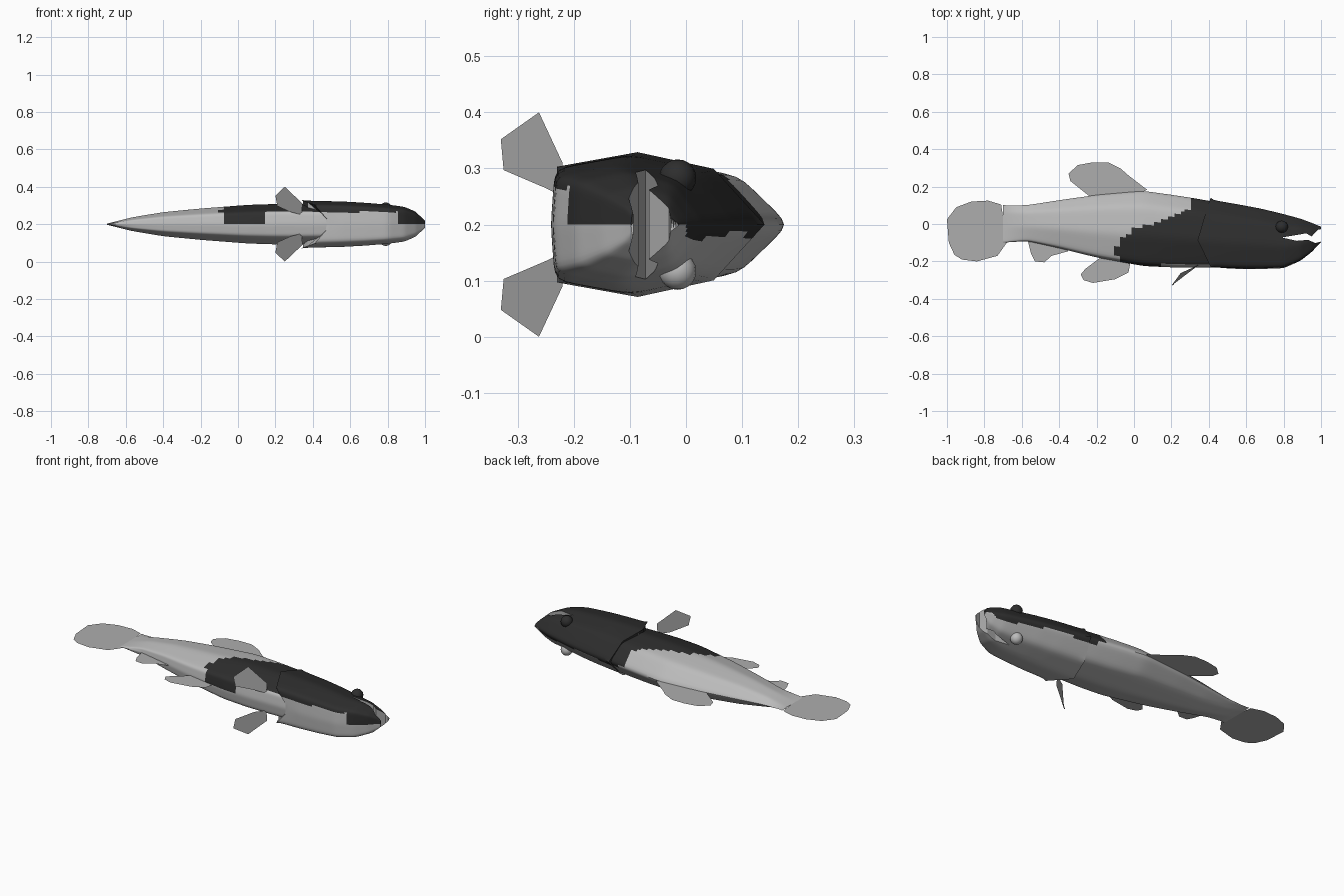
import bpy, bmesh
from mathutils import Vector
from mathutils.geometry import intersect_point_tri_2d

if "Cube" in bpy.data.objects:
    bpy.data.objects.remove(bpy.data.objects["Cube"])

MID = 0.2  # height of the plane that splits left side from right side


def material(name, value):
    m = bpy.data.materials.new(name)
    m.use_nodes = True
    colour = (value, value, value, 1)
    m.diffuse_color = colour
    node = m.node_tree.nodes["Principled BSDF"]
    node.inputs["Base Color"].default_value = colour
    node.inputs["Roughness"].default_value = 0.7
    return m


LIGHT = material("pale grey skin", 0.5)
DARK = material("charcoal patch", 0.027)
FIN = material("grey fin", 0.42)
SKIN = [LIGHT, DARK, FIN]


def finish(name, bm, mats, smooth=True):
    mesh = bpy.data.meshes.new(name)
    bm.to_mesh(mesh)
    bm.free()
    for m in mats:
        mesh.materials.append(m)
    obj = bpy.data.objects.new(name, mesh)
    bpy.context.collection.objects.link(obj)
    bpy.ops.object.select_all(action="DESELECT")
    obj.select_set(True)
    bpy.context.view_layer.objects.active = obj
    if smooth:
        bpy.ops.object.shade_smooth_by_angle(angle=0.7)
    return obj


# Rear edge of the dark patch: (y, x) pairs from belly to back
PATCH_EDGE = [(-0.25, -0.03), (-0.21, -0.06), (-0.15, -0.1), (-0.09, -0.08),
              (-0.03, 0.0), (0.03, 0.18), (0.08, 0.3), (0.2, 0.31)]


def is_dark(c):
    for (y0, x0), (y1, x1) in zip(PATCH_EDGE, PATCH_EDGE[1:]):
        if y0 <= c.y < y1:
            if c.x < x0 + (x1 - x0) * (c.y - y0) / (y1 - y0):
                return False
    floor = MID
    if c.y > 0 and c.x > 0.35:
        floor = 0.175 if c.x < 0.5 or c.x > 0.68 else 0.19
    if 0.15 < c.x < 0.86 and c.y < -0.19:
        floor = 0.265
    return c.z > floor


def loft(sections, side, skew, cap_rear):
    """Loft eight-sided rings; side = (height fraction, width fraction) points."""
    bm = bmesh.new()
    rings = []
    for i, (x, top, bottom, w) in enumerate(sections):
        half = []
        for (f, g), dx in zip(side, skew):
            shift = dx if i == 0 else 0
            half.append((x + shift, bottom + (top - bottom) * f, w * g))
        ring = half + [(px, py, -pz) for px, py, pz in half[-2:0:-1]]
        rings.append([bm.verts.new((px, py, MID + pz)) for px, py, pz in ring])
    n = len(rings[0])
    for a, b in zip(rings, rings[1:]):
        for k in range(n):
            j = (k + 1) % n
            bm.faces.new((a[k], a[j], b[j], b[k]))
    # fine grid, gently rounded
    bmesh.ops.subdivide_edges(bm, edges=bm.edges[:], cuts=7, use_grid_fill=True)
    for _ in range(5):
        inner = [v for v in bm.verts if not v.is_boundary]
        bmesh.ops.smooth_vert(bm, verts=inner, factor=0.5,
                              use_axis_x=True, use_axis_y=True, use_axis_z=True)
    if cap_rear:
        rim = [e for e in bm.edges if e.is_boundary]
        new = bmesh.ops.holes_fill(bm, edges=rim, sides=0)["faces"]
        bmesh.ops.triangulate(bm, faces=new)
    bmesh.ops.recalc_face_normals(bm, faces=bm.faces[:])
    for f in bm.faces:
        f.material_index = int(is_dark(f.calc_center_median()))
    return bm


# Body, narrowing to a flat tail root
body = [(-0.7, 0.103, -0.1, 0.003), (-0.57, 0.105, -0.092, 0.037),
        (-0.4, 0.133, -0.13, 0.066), (-0.2, 0.163, -0.18, 0.086),
        (0.05, 0.186, -0.226, 0.106), (0.2, 0.165, -0.233, 0.111),
        (0.34, 0.143, -0.234, 0.111), (0.45, 0.123, -0.234, 0.108),
        (0.55, 0.105, -0.23, 0.1)]
body_side = [(1, 0), (0.78, 0.83), (0.4, 1), (0.03, 0.62), (0, 0)]
finish("body", loft(body, body_side, [0] * 5, False), SKIN)

# Head with flared gill covers
head = [(0.36, 0.14, -0.237, 0.129), (0.56, 0.113, -0.241, 0.124),
        (0.68, 0.09, -0.241, 0.117), (0.8, 0.06, -0.237, 0.107),
        (0.89, 0.034, -0.197, 0.095), (0.95, 0.01, -0.15, 0.068),
        (0.985, -0.006, -0.112, 0.04), (1.0, -0.012, -0.098, 0.022)]
head_side = [(1, 0), (0.76, 0.77), (0.4, 1), (0.02, 0.8), (0, 0)]
head_obj = finish("head", loft(head, head_side, [0.05, 0.02, -0.02, 0.05, 0.14], True), SKIN)


def flat(points, z=MID):
    bm = bmesh.new()
    bm.faces.new([bm.verts.new((x, y, z)) for x, y in points])
    return bm


# Open mouth, cut as a jagged wedge
mouth = flat([(0.79, -0.072), (0.87, -0.09), (0.93, -0.085), (0.97, -0.102),
              (1.05, -0.08), (1.05, -0.02), (0.985, -0.03), (0.95, -0.066),
              (0.92, -0.05)], 0)
solid = bmesh.ops.extrude_face_region(mouth, geom=mouth.faces[:])["geom"]
for v in solid:
    if isinstance(v, bmesh.types.BMVert):
        v.co.z = 2 * MID
bmesh.ops.recalc_face_normals(mouth, faces=mouth.faces[:])
for f in mouth.faces:
    f.material_index = 2
cutter = finish("mouth_cutter", mouth, SKIN, False)
cutter.hide_render = True
cut = head_obj.modifiers.new("mouth", "BOOLEAN")
cut.operation = "DIFFERENCE"
cut.solver = "EXACT"
cut.object = cutter
bpy.context.view_layer.objects.active = head_obj
bpy.ops.object.modifier_apply(modifier=cut.name)
bpy.data.objects.remove(cutter)

# Flat fins along the centre plane
fins = {
    "tail_fin": [(-0.68, -0.1), (-0.71, 0.104), (-0.78, 0.125), (-0.87, 0.12),
                 (-0.95, 0.09), (-1.0, 0.025), (-0.99, -0.1), (-0.96, -0.165),
                 (-0.92, -0.19), (-0.84, -0.2), (-0.73, -0.17)],
    "dorsal_fin": [(0.07, 0.183), (-0.03, 0.26), (-0.07, 0.295), (-0.14, 0.33),
                   (-0.22, 0.33), (-0.3, 0.315), (-0.35, 0.27), (-0.34, 0.23),
                   (-0.24, 0.15), (0.0, 0.15)],
    "anal_fin": [(-0.57, -0.08), (-0.55, -0.16), (-0.53, -0.2), (-0.48, -0.205),
                 (-0.44, -0.17), (-0.35, -0.145), (-0.4, -0.1)],
    "pelvic_fin": [(-0.02, -0.21), (-0.03, -0.26), (-0.1, -0.295), (-0.22, -0.315),
                   (-0.27, -0.3), (-0.285, -0.27), (-0.26, -0.24), (-0.18, -0.18)],
}
for name, points in fins.items():
    finish(name, flat(points), [FIN], False)

# Pectoral fins and eyes, one on each side
pectoral = [(0.34, -0.22, 0.05), (0.345, -0.22, 0.11), (0.25, -0.262, 0.2),
            (0.2, -0.33, 0.152), (0.21, -0.325, 0.097), (0.28, -0.25, 0.065)]
for label, s in (("left", 1), ("right", -1)):
    bm = bmesh.new()
    bm.faces.new([bm.verts.new((x, y, MID + s * z)) for x, y, z in pectoral])
    finish(label + "_pectoral_fin", bm, [FIN], False)

    bm = bmesh.new()
    bmesh.ops.create_uvsphere(bm, u_segments=16, v_segments=10, radius=0.035)
    for v in bm.verts:
        v.co = Vector((0.79, -0.015, MID + s * 0.083)) + v.co * 0.95
    finish(label + "_eye", bm, [DARK if s > 0 else LIGHT])
